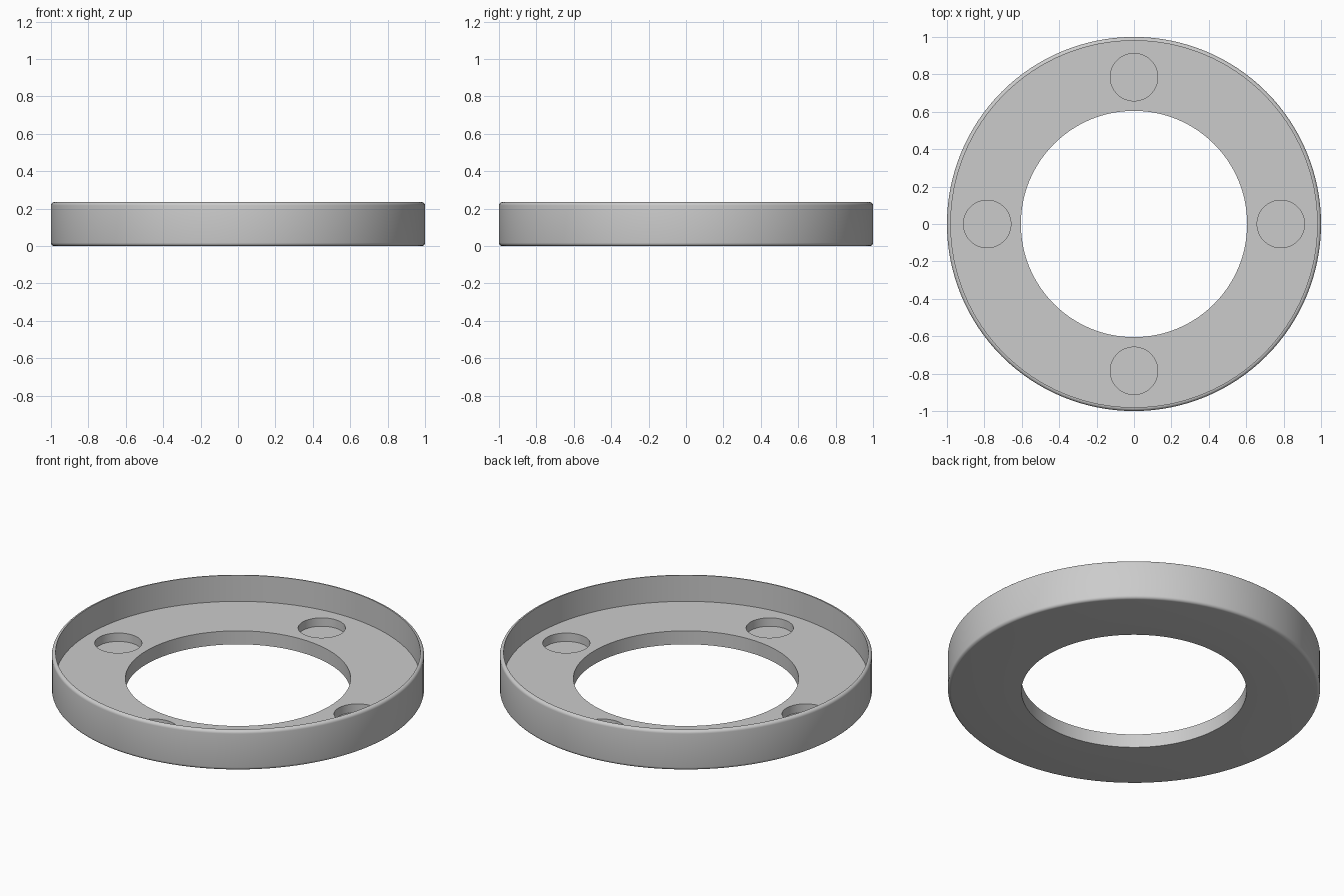
import bpy, bmesh, math
from mathutils import Vector

if "Cube" in bpy.data.objects:
    bpy.data.objects.remove(bpy.data.objects["Cube"])

OUTER, INNER, WALL, HEIGHT, FLOOR = 1.0, 0.605, 0.98, 0.235, 0.08
FILLET, SEGMENTS = 0.018, 128
POCKET_RADIUS, POCKET_CENTRE, POCKET_DEPTH = 0.127, 0.785, 0.05

grey = bpy.data.materials.new("plain_grey")
grey.use_nodes = True
colour = (0.6, 0.6, 0.6, 1)
grey.diffuse_color = colour
grey.node_tree.nodes["Principled BSDF"].inputs["Base Color"].default_value = colour


def fillet(z, start):
    """Quarter-round points on the outer edge, from the start angle upward."""
    for i in range(6):
        a = math.radians(start + 90 * i / 5)
        yield OUTER - FILLET + FILLET * math.cos(a), z + FILLET * math.sin(a)


# Ring tray: a lathed cross-section with a thin raised rim
profile = [(INNER, 0), *fillet(FILLET, -90), *fillet(HEIGHT - FILLET, 0),
           (WALL, HEIGHT), (WALL, FLOOR), (INNER, FLOOR)]
bm = bmesh.new()
verts = [bm.verts.new((r, 0, z)) for r, z in profile]
edges = [bm.edges.new((v, verts[i - 1])) for i, v in enumerate(verts)]
bmesh.ops.spin(bm, geom=verts + edges, cent=(0, 0, 0), axis=(0, 0, 1),
               angle=math.tau, steps=SEGMENTS, use_merge=True)
bmesh.ops.remove_doubles(bm, verts=bm.verts, dist=0.0001)
bmesh.ops.recalc_face_normals(bm, faces=bm.faces)
mesh = bpy.data.meshes.new("ring_tray")
bm.to_mesh(mesh)
bm.free()
ring = bpy.data.objects.new("ring_tray", mesh)
bpy.context.collection.objects.link(ring)
mesh.materials.append(grey)

# Four blind round pockets sunk into the floor
bm = bmesh.new()
for i in range(4):
    a = i * math.pi / 2
    made = bmesh.ops.create_cone(bm, cap_ends=True, segments=48, depth=POCKET_DEPTH * 2,
                                 radius1=POCKET_RADIUS, radius2=POCKET_RADIUS)
    place = Vector((math.cos(a) * POCKET_CENTRE, math.sin(a) * POCKET_CENTRE, FLOOR))
    bmesh.ops.translate(bm, verts=made["verts"], vec=place)
cutter_mesh = bpy.data.meshes.new("pocket_cutter")
bm.to_mesh(cutter_mesh)
bm.free()
cutter_mesh.materials.append(grey)
cutter = bpy.data.objects.new("pocket_cutter", cutter_mesh)
bpy.context.collection.objects.link(cutter)
cutter.hide_render = True

cut = ring.modifiers.new("pockets", "BOOLEAN")
cut.operation, cut.solver, cut.object = "DIFFERENCE", "EXACT", cutter
bpy.ops.object.select_all(action="DESELECT")
ring.select_set(True)
bpy.context.view_layer.objects.active = ring
bpy.ops.object.modifier_apply(modifier=cut.name)
bpy.data.objects.remove(cutter)

# Smooth round walls with crisp edges
bpy.ops.object.shade_smooth_by_angle(angle=math.radians(30))
